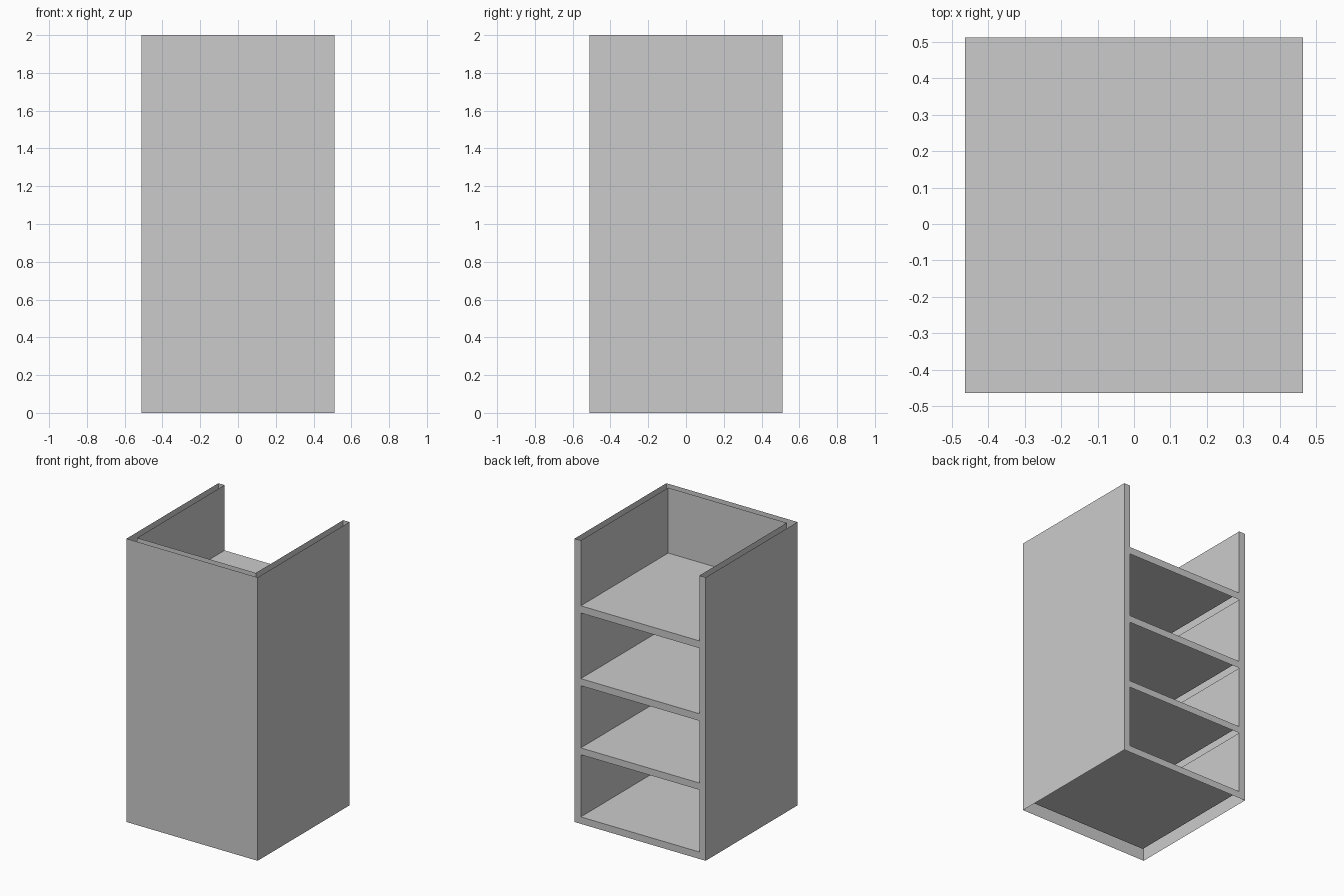
import bpy

if "Cube" in bpy.data.objects:
    bpy.data.objects.remove(bpy.data.objects["Cube"])

W = 0.512      # outer half width and half depth
I = 0.463      # inner half width (panel thickness about 0.05)
H = 2.0
# floor and upper edge of each compartment
BAYS = [(0.049, 0.488), (0.536, 0.975), (1.025, 1.488), (1.539, H)]


def sheet_object(name, quads):
    """Object made of flat four-cornered sheets."""
    verts = [p for q in quads for p in q]
    faces = [tuple(range(4 * i, 4 * i + 4)) for i in range(len(quads))]
    mesh = bpy.data.meshes.new(name)
    mesh.from_pydata(verts, [], faces)
    obj = bpy.data.objects.new(name, mesh)
    bpy.context.collection.objects.link(obj)
    return obj


def upright(a, b, z0, z1):
    """Vertical sheet from plan point a to b, facing right of a->b."""
    return [(*a, z0), (*b, z0), (*b, z1), (*a, z1)]


# Outer shell: left, front and right walls, open at top, bottom and back
corners = [(-W, W), (-W, -W), (W, -W), (W, W)]
sheet_object("outer_shell",
             [upright(a, b, 0, H) for a, b in zip(corners, corners[1:])])

# Back edges of the side panels
sheet_object("side_panel_edges",
             [upright((x1, W), (x0, W), 0, H) for x0, x1 in ((-W, -I), (I, W))])

# Back edges of the shelves
bottoms = [0.0] + [top for _, top in BAYS[:-1]]
sheet_object("shelf_edges",
             [upright((I, W), (-I, W), z0, bay[0]) for z0, bay in zip(bottoms, BAYS)])

# Compartments: a shelf surface and three inner walls each, open above
inner = [(I, W), (I, -I), (-I, -I), (-I, W)]
for n, (z0, z1) in enumerate(BAYS, 1):
    shelf = [(x, y, z0) for x, y in reversed(inner)]
    walls = [upright(a, b, z0, z1) for a, b in zip(inner, inner[1:])]
    sheet_object(f"compartment_{n}", [shelf] + walls)
